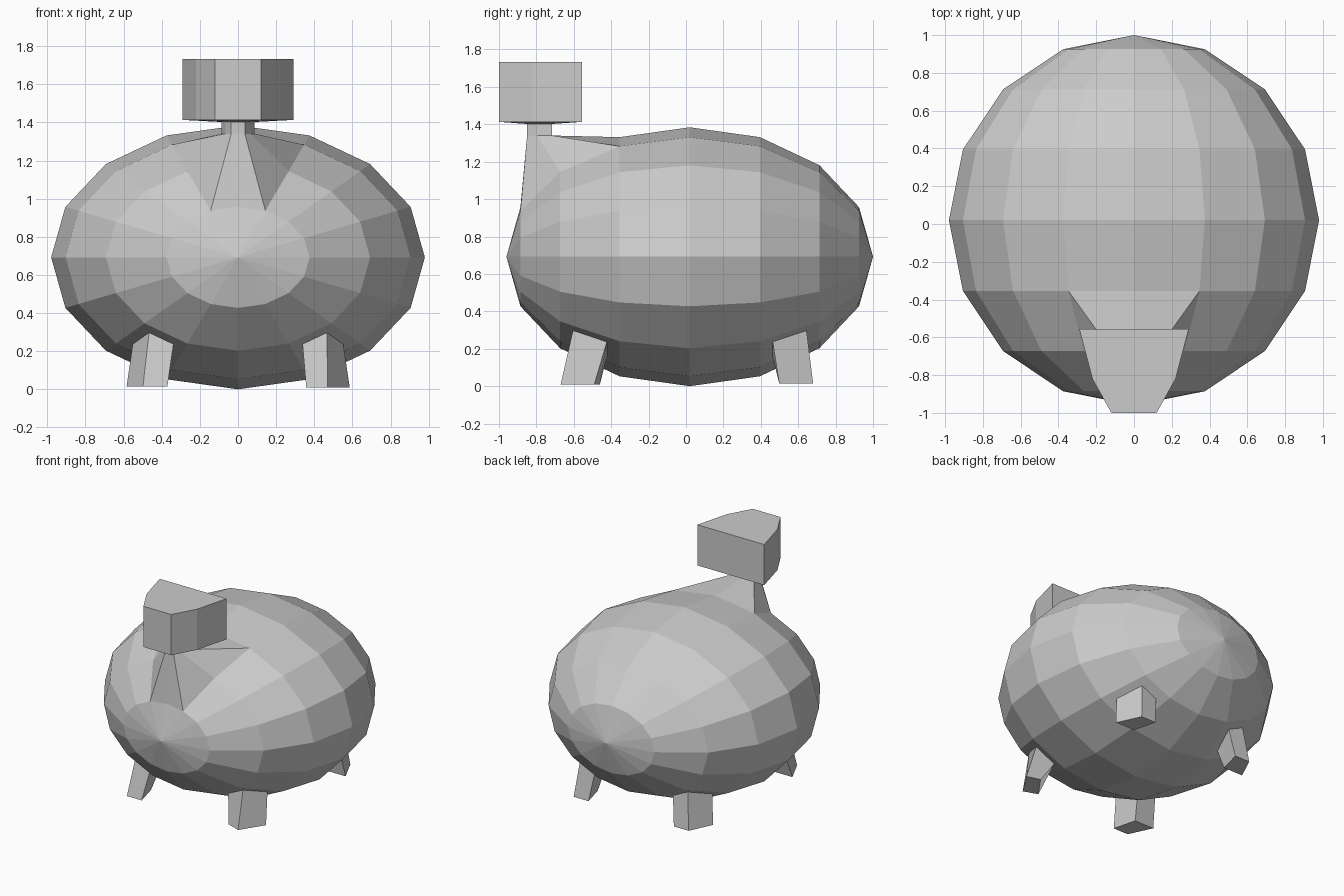
import bpy, bmesh, math
from mathutils import Matrix, Vector

if "Cube" in bpy.data.objects:
    bpy.data.objects.remove(bpy.data.objects["Cube"])

RX, RY, RZ = 0.98, 0.98, 0.692      # body radii
CENTRE = Vector((0, 0.02, 0.692))

grey = bpy.data.materials.new("plain grey")
grey.diffuse_color = (0.6, 0.6, 0.6, 1)
grey.use_nodes = True
grey.node_tree.nodes["Principled BSDF"].inputs["Base Color"].default_value = grey.diffuse_color


def finish(name, bm):
    bmesh.ops.recalc_face_normals(bm, faces=bm.faces[:])
    mesh = bpy.data.meshes.new(name)
    bm.to_mesh(mesh)
    bm.free()
    mesh.materials.append(grey)
    obj = bpy.data.objects.new(name, mesh)
    bpy.context.collection.objects.link(obj)
    return obj


def body_point(ring, step):
    """Body grid corner: ring 0 (front pole) to 8, step of 22.5 degrees from the top."""
    a, b = ring * math.pi / 8, step * math.pi / 8
    r = math.sin(a)
    return CENTRE + Vector((RX * r * math.sin(b), -RY * math.cos(a), RZ * r * math.cos(b)))


def loft(name, loops, cap_start=False):
    """Skin a stack of equal-length loops and close the last one."""
    bm = bmesh.new()
    rows = [[bm.verts.new(p) for p in loop] for loop in loops]
    n = len(rows[0])
    for low, high in zip(rows, rows[1:]):
        for i in range(n):
            j = (i + 1) % n
            bm.faces.new((low[i], low[j], high[j], high[i]))
    bm.faces.new(rows[-1])
    if cap_start:
        bm.faces.new(rows[0][::-1])
    return finish(name, bm)


# Body: faceted ellipsoid with poles front and back, opened where the neck grows out
bm = bmesh.new()
bmesh.ops.create_uvsphere(bm, u_segments=16, v_segments=8, radius=1)
bmesh.ops.transform(bm, verts=bm.verts[:], matrix=Matrix.Translation(CENTRE)
                    @ Matrix.Diagonal((RX, RY, RZ, 1)) @ Matrix.Rotation(math.pi / 2, 4, 'X'))
opening = [f for f in bm.faces
           if -0.85 < f.calc_center_median().y < -0.4
           and abs(f.calc_center_median().x) < 0.2
           and f.calc_center_median().z > 0.9]
bmesh.ops.delete(bm, geom=opening, context='FACES')
finish("body", bm)

# Neck and head: one outline, narrow at the neck and wide at the head
base = [body_point(r, s) for r, s in
        ((1, 0), (1, 1), (2, 1), (3, 1), (3, 0), (3, -1), (2, -1), (1, -1))]
outline = [(0, -1.0), (0.12, -1.0), (0.22, -0.82), (0.29, -0.555),
           (0, -0.555), (-0.29, -0.555), (-0.22, -0.82), (-0.12, -1.0)]


def section(scale, z):
    return [(x * scale, -0.785 + (y + 0.785) * scale, z) for x, y in outline]


loft("neck_and_head", [base, section(0.3, 1.34), section(0.3, 1.402),
                       section(1, 1.413), section(1, 1.732)])


# Legs: stubby prisms growing from the middle of a body facet
def leg(name, side, rings, shift_y, feet=None):
    corners = [body_point(rings[0], 6 * side), body_point(rings[1], 6 * side),
               body_point(rings[1], 7 * side), body_point(rings[0], 7 * side)]
    mid = sum(corners, Vector()) / 4
    top = [mid + (c - mid) * 0.57 for c in corners]
    bottom = feet or [(p.x + 0.032 * side, p.y + shift_y, 0.015) for p in top]
    loft(name, [top, bottom], cap_start=True)


leg("front_left_leg", -1, (2, 3), -0.06)
leg("front_right_leg", 1, (2, 3), -0.06,
    [(0.47, -0.67, 0.01), (0.586, -0.49, 0.01), (0.48, -0.46, 0.01), (0.358, -0.63, 0.01)])
leg("back_left_leg", -1, (6, 5), 0.035)
leg("back_right_leg", 1, (6, 5), 0.035)
